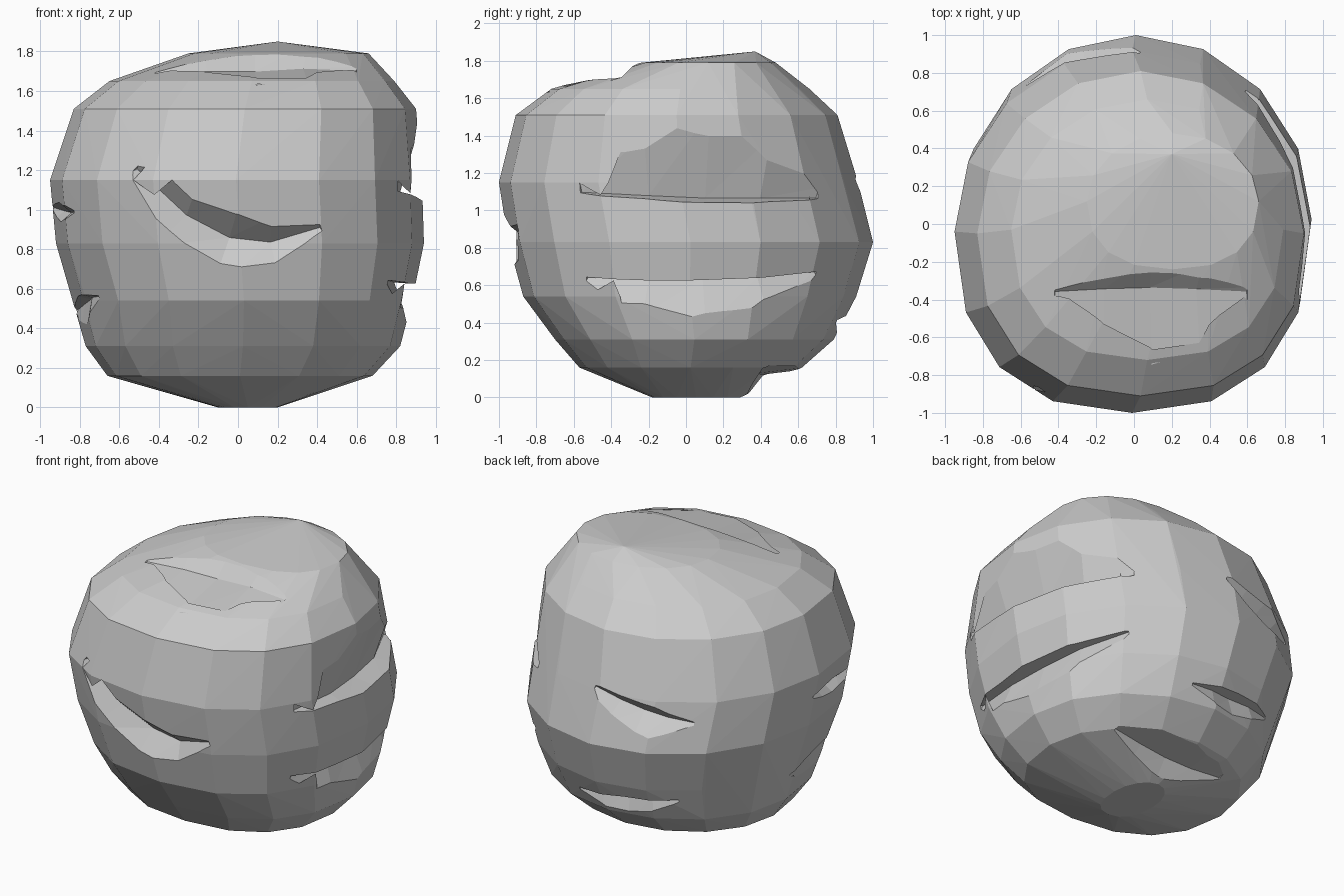
import bpy, bmesh
from math import sin, cos, pi, radians, copysign
from mathutils import Vector
from mathutils.bvhtree import BVHTree

if "Cube" in bpy.data.objects:
    bpy.data.objects.remove(bpy.data.objects["Cube"])

CENTRE = Vector((0, 0, 0.93))
SIDES = 16
STEPS = 4


def make_object(name, bm):
    mesh = bpy.data.meshes.new(name)
    bm.to_mesh(mesh)
    bm.free()
    ob = bpy.data.objects.new(name, mesh)
    bpy.context.collection.objects.link(ob)
    return ob


# Faceted boulder body: lopsided slices (z, left, right, front, back), squarer at the front
slices = [
    (0.01, -.10, .20, -.18, .29),
    (0.17, -.66, .68, -.57, .62),
    (0.32, -.77, .82, -.70, .79),
    (0.55, -.82, .88, -.87, .91),
    (0.84, -.92, .94, -.95, 1.0),
    (1.16, -.95, .93, -1.0, .92),
    (1.52, -.83, .90, -.91, .81),
    (1.66, -.65, .79, -.72, .66),
    (1.80, -.25, .66, -.24, .48),
]
bm = bmesh.new()
for z, left, right, front, back in slices:
    for i in range(SIDES):
        a = 2 * pi * i / SIDES
        e = .84 if sin(a) < 0 else 1
        cx, sy = (copysign(abs(v) ** e, v) for v in (cos(a), sin(a)))
        x = (left + right) / 2 + (right - left) / 2 * cx
        y = (front + back) / 2 + (back - front) / 2 * sy
        bm.verts.new((x, y, z))
bm.verts.new((.2, .37, 1.86))
bmesh.ops.convex_hull(bm, input=bm.verts)
bmesh.ops.delete(bm, geom=[v for v in bm.verts if not v.link_faces], context='VERTS')
bmesh.ops.recalc_face_normals(bm, faces=bm.faces)
tree = BVHTree.FromBMesh(bm)
rock = make_object("boulder", bm)


def wedge(name, pts, upper, lower, depth):
    """Subtract a V-shaped sweep along surface points, tapering at both ends."""
    bm = bmesh.new()
    rings = []
    last = len(pts) - 1
    for i, p in enumerate(pts):
        k = max(sin(pi * i / last), .12)
        n = (p - CENTRE).normalized()
        up = n.cross(pts[min(i + 1, last)] - pts[max(i - 1, 0)]).normalized()
        floor = p - n * depth * k
        high = floor + (p + up * upper * k - floor) * 1.7
        low = floor + (p - up * lower * k - floor) * 1.7
        rings.append([bm.verts.new(v) for v in (floor, high, low)])
    for a, b in zip(rings, rings[1:]):
        for k in range(3):
            j = (k + 1) % 3
            bm.faces.new((a[k], a[j], b[j]))
            bm.faces.new((a[k], b[j], b[k]))
    bm.faces.new(rings[0])
    bm.faces.new(rings[-1])
    bmesh.ops.recalc_face_normals(bm, faces=bm.faces)
    cutter = make_object(name, bm)
    cutter.hide_render = True
    mod = rock.modifiers.new(name, 'BOOLEAN')
    mod.operation = 'DIFFERENCE'
    mod.solver = 'EXACT'
    mod.object = cutter
    cutters.append(cutter)


def crack(name, a0, a1, z0, zm, z1, upper, lower, depth):
    """Crack round the side from angle a0 to a1, its height following a parabola."""
    pts = []
    for i in range(STEPS + 1):
        t = i / STEPS
        a = radians(a0 + (a1 - a0) * t)
        z = z0 * (1 - t) * (1 - 2 * t) + zm * 4 * t * (1 - t) + z1 * t * (2 * t - 1)
        pts.append(tree.ray_cast(Vector((0, 0, z)), Vector((cos(a), sin(a), 0)))[0])
    wedge(name, pts, upper, lower, depth)


def step(name, x0, x1, y, side, upper, lower, depth):
    """Shallow step across the top (side 1) or the underside (side -1)."""
    pts = [tree.ray_cast(Vector((x0 + (x1 - x0) * i / STEPS, y, CENTRE.z)),
                         Vector((0, 0, side)))[0] for i in range(STEPS + 1)]
    wedge(name, pts, upper, lower, depth)


cutters = []
crack("front_crack", -121, -65, 1.22, .86, .92, .12, .17, .12)
crack("right_overhang", -35, 50, 1.11, 1.1, 1.08, .25, .05, .13)
crack("right_crack", -35, 48, .65, .61, .68, .03, .13, .11)
crack("back_upper_crack", 88, 128, 1.18, 1.08, 1.03, .06, .12, .08)
crack("back_lower_crack", 75, 122, .42, .42, .47, .05, .08, .08)
crack("left_upper_crack", 180, 212, 1.02, 1.0, 1.0, .04, .06, .06)
crack("left_lower_crack", 175, 215, .50, .53, .57, .05, .08, .06)
step("top_step", -.42, .6, -.36, 1, .14, .24, .06)
step("bottom_step", -.32, .5, .42, -1, .1, .2, .07)

# Bake the cuts, drop the helpers and stand the boulder on the ground
bpy.context.view_layer.update()
dg = bpy.context.evaluated_depsgraph_get()
rock_mesh = bpy.data.meshes.new_from_object(rock.evaluated_get(dg))
rock.modifiers.clear()
rock.data = rock_mesh
for c in cutters:
    bpy.data.objects.remove(c)
low = min(v.co.z for v in rock_mesh.vertices)
for v in rock_mesh.vertices:
    v.co.z -= low
for poly in rock_mesh.polygons:
    poly.use_smooth = False
